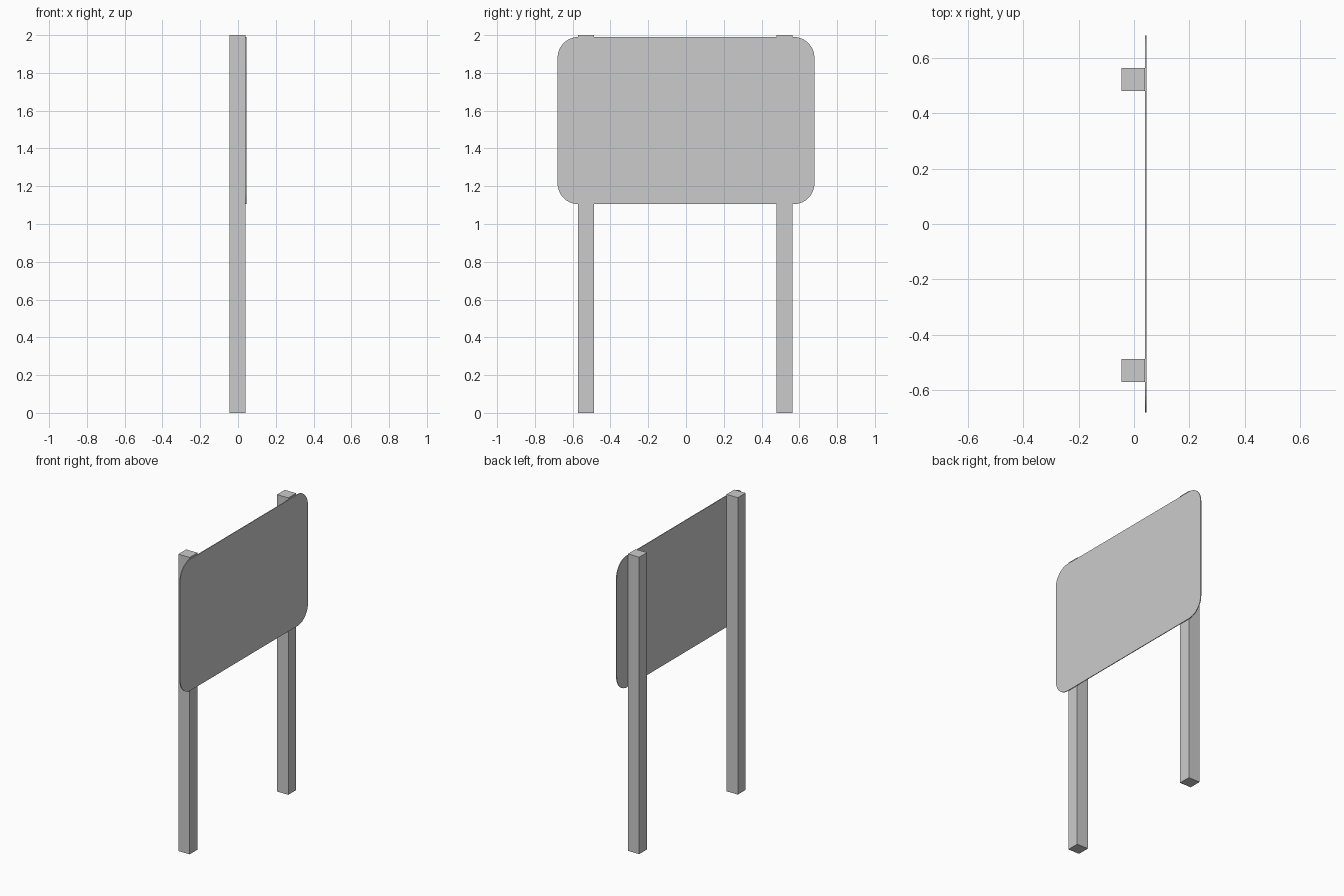
import bpy, bmesh, math

if "Cube" in bpy.data.objects:
    bpy.data.objects.remove(bpy.data.objects["Cube"])

def new_object(name, bm):
    bmesh.ops.recalc_face_normals(bm, faces=bm.faces)
    mesh = bpy.data.meshes.new(name)
    bm.to_mesh(mesh)
    bm.free()
    obj = bpy.data.objects.new(name, mesh)
    bpy.context.collection.objects.link(obj)
    return obj

def box(name, lo, hi):
    bm = bmesh.new()
    bmesh.ops.create_cube(bm, size=1)
    for v in bm.verts:
        v.co = [(a + b) / 2 + c * (b - a) for a, b, c in zip(lo, hi, v.co)]
    return new_object(name, bm)

def rounded_panel(name, x0, x1, half_y, z0, z1, radius, steps=10):
    bm = bmesh.new()
    corners = [(half_y - radius, z1 - radius), (radius - half_y, z1 - radius),
               (radius - half_y, z0 + radius), (half_y - radius, z0 + radius)]
    verts = []
    for i, (cy, cz) in enumerate(corners):
        for s in range(steps + 1):
            a = (i + s / steps) * math.pi / 2
            verts.append(bm.verts.new((x0, cy + radius * math.cos(a), cz + radius * math.sin(a))))
    face = bm.faces.new(verts)
    ext = bmesh.ops.extrude_face_region(bm, geom=[face], use_keep_orig=True)
    for g in ext["geom"]:
        if isinstance(g, bmesh.types.BMVert):
            g.co.x = x1
    return new_object(name, bm)

# Square posts
for name, y in (("left_post", -0.529), ("right_post", 0.521)):
    box(name, (-0.045, y - 0.0415, 0), (0.039, y + 0.0415, 2))

# Thin sign board with rounded corners, mounted on the +x side
rounded_panel("sign_board", 0.04, 0.045, 0.68, 1.105, 1.99, 0.11)
